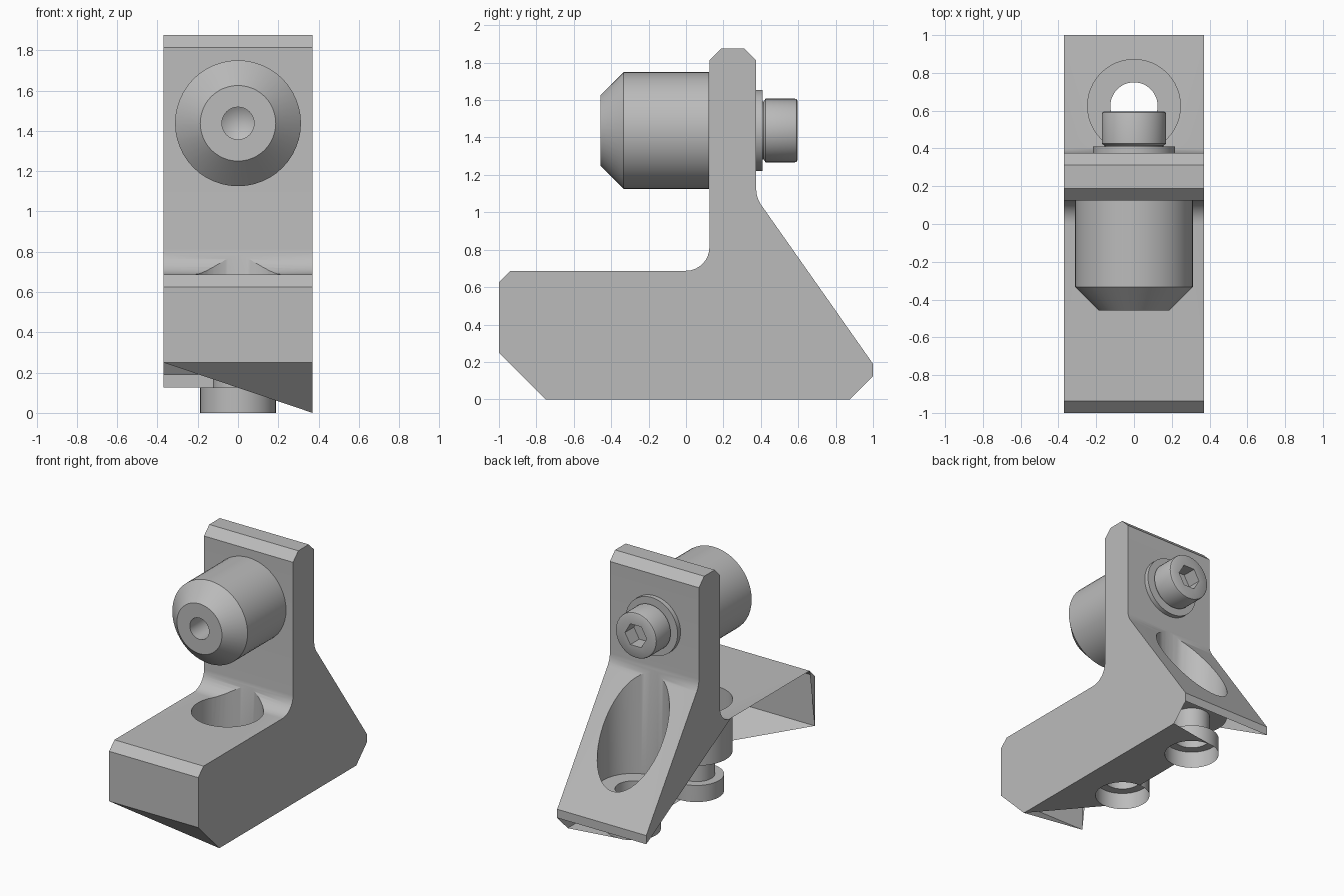
import bpy, bmesh
from math import pi, cos, sin
from mathutils import Matrix, Vector

cube = bpy.data.objects.get("Cube")
if cube:
    bpy.data.objects.remove(cube, do_unlink=True)

COLOUR = (0.5, 0.5, 0.5, 1)
grey = bpy.data.materials.new("machined_grey")
grey.use_nodes = True
grey.diffuse_color = COLOUR
grey.node_tree.nodes["Principled BSDF"].inputs["Base Color"].default_value = COLOUR

HALF = 0.37          # half width of the bracket
AXIS_Z = 1.4375      # height of the peg and screw axis
HOLES = (0.625, -0.125)
SEGMENTS = 48


def to_object(name, bm):
    mesh = bpy.data.meshes.new(name)
    bm.to_mesh(mesh)
    bm.free()
    mesh.materials.append(grey)
    obj = bpy.data.objects.new(name, mesh)
    bpy.context.collection.objects.link(obj)
    return obj


def lathe(name, profile, matrix, segments=SEGMENTS):
    """Revolve (radius, height) points about z, then place the result."""
    bm = bmesh.new()
    verts = [bm.verts.new((r, 0, h)) for r, h in profile]
    edges = [bm.edges.new(pair) for pair in zip(verts, verts[1:])]
    bmesh.ops.spin(bm, geom=verts + edges, cent=(0, 0, 0), axis=(0, 0, 1),
                   angle=2 * pi, steps=segments, use_duplicate=False)
    bmesh.ops.remove_doubles(bm, verts=bm.verts, dist=1e-5)
    bmesh.ops.recalc_face_normals(bm, faces=bm.faces)
    bm.transform(matrix)
    return to_object(name, bm)


def cut(obj, cutter):
    """Subtract the cutter and throw it away."""
    mod = obj.modifiers.new("cut", 'BOOLEAN')
    mod.operation, mod.solver, mod.object = 'DIFFERENCE', 'EXACT', cutter
    graph = bpy.context.evaluated_depsgraph_get()
    mesh = bpy.data.meshes.new_from_object(obj.evaluated_get(graph))
    obj.modifiers.remove(mod)
    obj.data = mesh
    bpy.data.objects.remove(cutter, do_unlink=True)


def arc(cy, cz, r, start, end, steps=8):
    return [(cy + r * cos(start + (end - start) * i / steps),
             cz + r * sin(start + (end - start) * i / steps))
            for i in range(steps + 1)]


def smooth(obj):
    bpy.ops.object.select_all(action='DESELECT')
    obj.select_set(True)
    bpy.context.view_layer.objects.active = obj
    bpy.ops.object.shade_smooth_by_angle(angle=pi / 6)


# Bracket: side profile (y, z) from the back foot, over the top, to the front
slope = [(1, 0.125), (1, 0.19)]
slope += arc(0.525, 1.125, 0.15, pi * 1.19, pi, 4)
upright = [(0.375, 1.8125), (0.3125, 1.875), (0.1875, 1.875), (0.125, 1.8125)]
fillet = arc(0, 0.8125, 0.125, 0, -pi / 2)
toe = [(-0.9375, 0.6875), (-1, 0.625), (-1, 0.25)]
base = [(-0.75, 0), (0.875, 0)]

bm = bmesh.new()
side = bm.faces.new([bm.verts.new((-HALF, y, z))
                     for y, z in slope + upright + fillet + toe + base])
extruded = bmesh.ops.extrude_face_region(bm, geom=[side], use_keep_orig=True)
bmesh.ops.translate(bm, vec=(2 * HALF, 0, 0),
                    verts=[v for v in extruded["geom"]
                           if isinstance(v, bmesh.types.BMVert)])
bmesh.ops.recalc_face_normals(bm, faces=bm.faces)
bracket = to_object("bracket", bm)

# Stepped bolt holes through the foot
for y, top in zip(HOLES, (1.12, 1.0)):
    steps = [(0, -0.1), (0.1875, -0.1), (0.1875, 0.125), (0.125, 0.125),
             (0.125, 0.3), (0.246, 0.3), (0.246, top), (0, top)]
    cut(bracket, lathe("hole_cutter", steps, Matrix.Translation((0, y, 0))))

# Open shell: the right side, underside and lower chamfers are only partly closed
bm = bmesh.new()
bm.from_mesh(bracket.data)
doomed = []
for f in bm.faces:
    c, n = f.calc_center_median(), f.normal
    under = n.z < -0.5 and (max(v.co.z for v in f.verts) < 0.01
                            or (abs(c.y) > 0.8 and c.z < 0.3))
    if under or (n.x < -0.99 and c.x < -HALF + 0.01):
        doomed.append(f)
bmesh.ops.delete(bm, geom=doomed, context='FACES')


def panel(points, facing):
    f = bm.faces.new([bm.verts.new(p) for p in points])
    f.normal_update()
    if f.normal.dot(Vector(facing)) < 0:
        f.normal_flip()


panel([(-HALF, y, z) for y, z in slope + upright + fillet], (-1, 0, 0))
panel([(-HALF, y, z) for y, z in toe], (-1, 0, 0))
panel([(-HALF, -1, 0.25), (HALF, -1, 0.25), (HALF, -0.75, 0)], (0, -1, -1))
rim = [(x, y, 0) for hole in HOLES
       for x, y in arc(0, hole, 0.1875, pi / 2, -pi / 2, SEGMENTS // 2)]
panel([(HALF, -0.75, 0), (HALF, 0.875, 0)] + rim, (0, 0, -1))
bmesh.ops.remove_doubles(bm, verts=bm.verts, dist=1e-4)
bm.to_mesh(bracket.data)
bm.free()

# Parts along the horizontal axis: local z points to the front or to the back
front = Matrix.Translation((0, 0, AXIS_Z)) @ Matrix.Rotation(pi / 2, 4, 'X')
back = Matrix.Translation((0, 0, AXIS_Z)) @ Matrix.Rotation(-pi / 2, 4, 'X')

peg = lathe("locating_peg",
            [(0, -0.124), (0.3125, -0.124), (0.3125, 0.333), (0.1875, 0.458),
             (0.08, 0.458), (0.08, 0.2), (0, 0.15)], front)
washer = lathe("washer", [(0, 0.37), (0.217, 0.37), (0.217, 0.41), (0, 0.41)], back)
screw = lathe("socket_screw",
              [(0, 0.4), (0.155, 0.4), (0.155, 0.415), (0.17, 0.425),
               (0.17, 0.583), (0.167, 0.591), (0.158, 0.596), (0, 0.596)], back)
cut(screw, lathe("socket_cutter",
                 [(0, 0.49), (0.09, 0.49), (0.09, 0.7), (0, 0.7)], back, 6))

for part in (bracket, peg, washer, screw):
    smooth(part)
